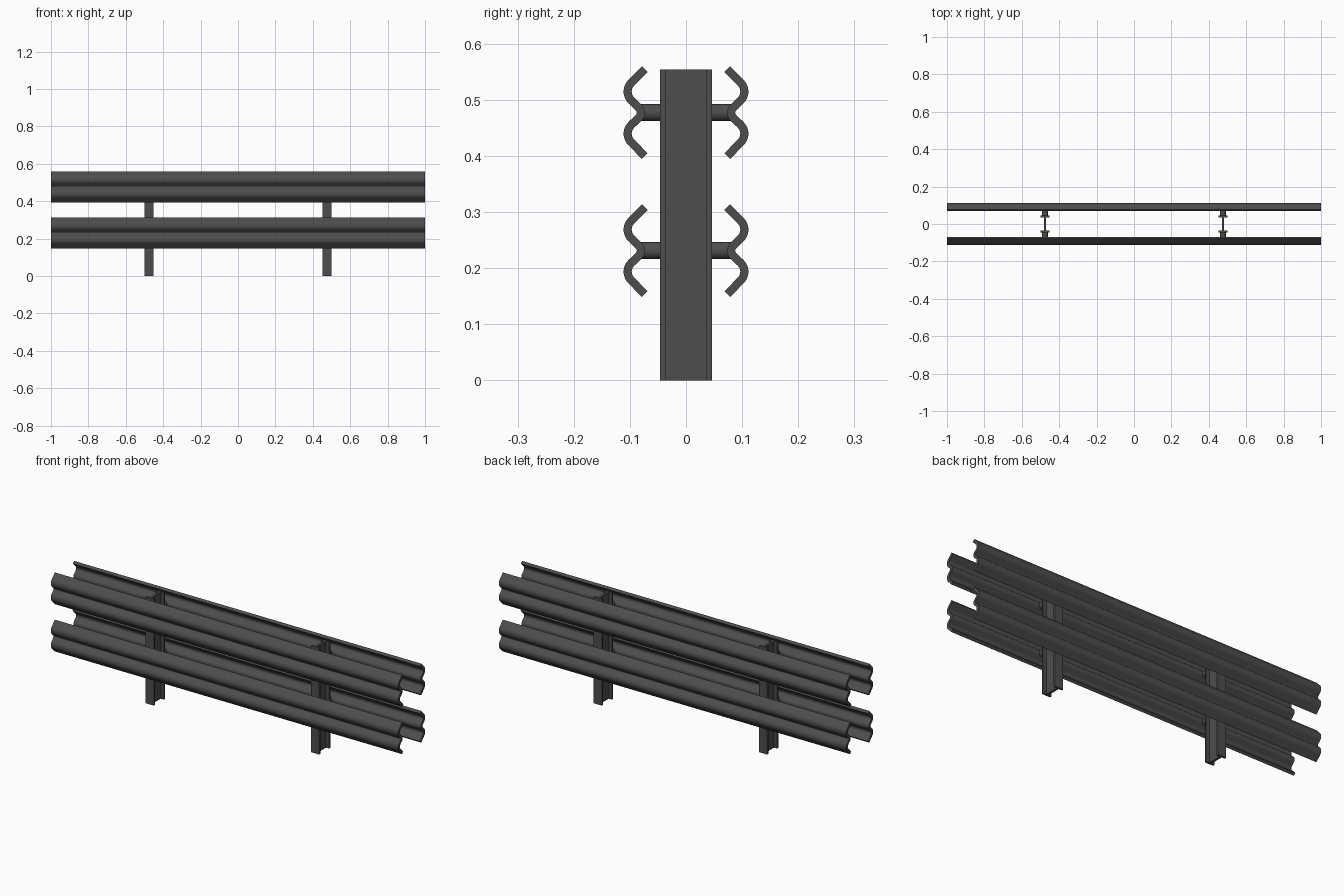
import bpy, bmesh
from math import sin, cos, radians, pi
from mathutils import Vector, Matrix

old = bpy.data.objects.get("Cube")
if old:
    bpy.data.objects.remove(old, do_unlink=True)

steel = bpy.data.materials.new("dark grey steel")
steel.use_nodes = True
steel.diffuse_color = (0.075, 0.075, 0.075, 1)
steel.node_tree.nodes["Principled BSDF"].inputs["Base Color"].default_value = steel.diffuse_color

POST_X, POST_TOP = 0.476, 0.554
RAIL_HEIGHTS = {"lower": 0.231, "upper": 0.477}


def add_object(name, bm):
    bmesh.ops.recalc_face_normals(bm, faces=bm.faces)
    mesh = bpy.data.meshes.new(name)
    bm.to_mesh(mesh)
    bm.free()
    mesh.materials.append(steel)
    obj = bpy.data.objects.new(name, mesh)
    bpy.context.collection.objects.link(obj)
    bpy.ops.object.select_all(action="DESELECT")
    obj.select_set(True)
    bpy.context.view_layer.objects.active = obj
    bpy.ops.object.shade_smooth_by_angle(angle=radians(35))
    return obj


def extrude(bm, strips, direction):
    """Extrude a cross-section made of quads into a solid."""
    faces = [bm.faces.new([bm.verts.new(p) for p in quad]) for quad in strips]
    bmesh.ops.remove_doubles(bm, verts=bm.verts, dist=1e-5)
    out = bmesh.ops.extrude_face_region(bm, geom=bm.faces[:], use_keep_orig=True)
    moved = [g for g in out["geom"] if isinstance(g, bmesh.types.BMVert)]
    bmesh.ops.translate(bm, verts=moved, vec=direction)


def arc(center, radius, start, end, steps=10):
    """Points and outward normals along an arc in (y, z)."""
    for i in range(steps + 1):
        a = radians(start + (end - start) * i / steps)
        n = Vector((cos(a), sin(a)))
        yield Vector(center) + n * radius, n


def rail_section():
    """Centre line and normals of the W-shaped beam, outward side +y."""
    tip_n = Vector((1, 1)).normalized()
    half = [(Vector((0.0735, 0.0775)), tip_n)]
    half += list(arc((0.082, 0.0375), 0.022, 45, -45))
    # rounded valley, ending on the line of symmetry
    half += [(p, -n) for p, n in arc((0.0933, 0), 0.0128, 135, 180, 6)]
    flip = Matrix(((1, 0), (0, -1)))
    return half + [(flip @ p, flip @ n) for p, n in reversed(half[:-1])]


def make_rail(name, side, height, thickness=0.0145):
    pairs = []
    for p, n in rail_section():
        a, b = p + n * thickness / 2, p - n * thickness / 2
        pairs.append([Vector((-1, side * q.x, height + q.y)) for q in (a, b)])
    strips = [(p[0], p[1], q[1], q[0]) for p, q in zip(pairs, pairs[1:])]
    bm = bmesh.new()
    extrude(bm, strips, Vector((2, 0, 0)))
    add_object(name, bm)


def make_post(name, x):
    # I-shaped beam: two flanges joined by a thin web
    flange, web, outer, inner = 0.024, 0.006, 0.046, 0.036
    bm = bmesh.new()

    def quad(x0, x1, y0, y1):
        return [Vector((x + a, b, 0)) for a, b in ((x0, y0), (x1, y0), (x1, y1), (x0, y1))]

    strips = [quad(-web, web, -inner, inner)]
    for s in (-1, 1):
        for x0, x1 in ((-flange, -web), (-web, web), (web, flange)):
            strips.append(quad(x0, x1, s * inner, s * outer))
    extrude(bm, strips, Vector((0, 0, POST_TOP)))
    add_object(name, bm)


def make_spacer(name, x, side, z):
    # round stub between post flange and beam valley
    bm = bmesh.new()
    place = Matrix.Translation((x, side * 0.061, z)) @ Matrix.Rotation(pi / 2, 4, "X")
    bmesh.ops.create_cone(bm, cap_ends=True, segments=24, radius1=0.015,
                          radius2=0.015, depth=0.038, matrix=place)
    add_object(name, bm)


# Posts
for label, x in (("right", -POST_X), ("left", POST_X)):
    make_post(label + "_post", x)

# Beams and their spacers on both faces
for face, side in (("front", -1), ("back", 1)):
    for level, z in RAIL_HEIGHTS.items():
        make_rail(f"{face}_{level}_rail", side, z)
        for label, x in (("right", -POST_X), ("left", POST_X)):
            make_spacer(f"{face}_{level}_{label}_spacer", x, side, z)
